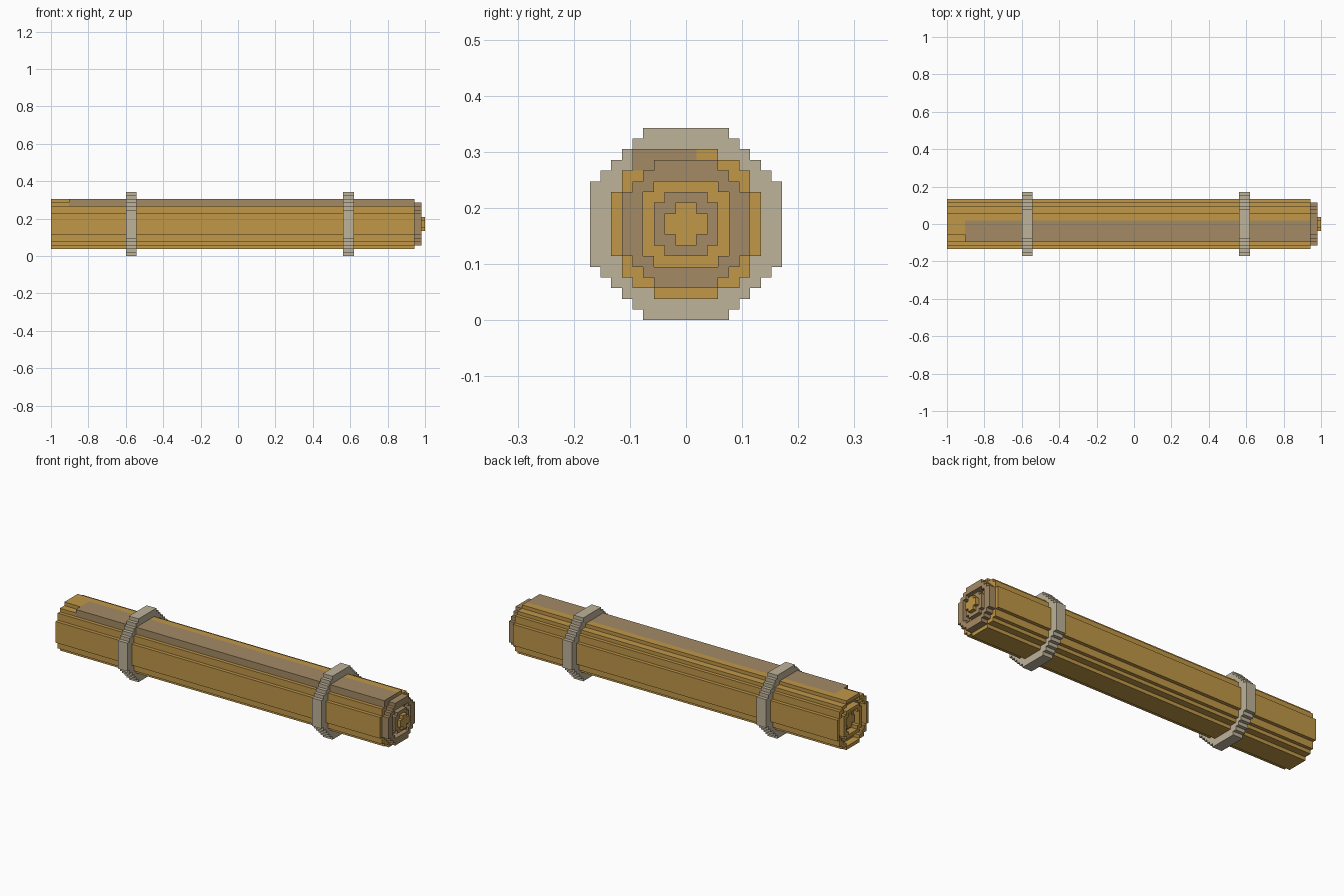
import bpy, bmesh, math

if "Cube" in bpy.data.objects:
    bpy.data.objects.remove(bpy.data.objects["Cube"])

U = 2 / 105          # size of one grid cell
CZ = 9               # roll axis height in cells


def material(name, rgb):
    m = bpy.data.materials.new(name)
    lin = [((c / 255 + 0.055) / 1.055) ** 2.4 for c in rgb]
    m.diffuse_color = (*lin, 1)
    m.use_nodes = True
    m.node_tree.nodes["Principled BSDF"].inputs["Base Color"].default_value = m.diffuse_color
    return m


GOLD = material("golden paper", (192, 151, 72))
BROWN = material("brown paper", (164, 138, 101))
CORD = material("pale cord", (190, 179, 154))
MATS = [GOLD, BROWN, CORD]

# Stepped round profiles: half width of each row, counted out from the axis
OUTER = [7, 7, 7, 6, 6, 5, 3]
BAND = [9, 9, 9, 9, 8, 7, 6, 5, 4]
# Sheets from the core outwards: profile, start x, end x, colour
SHEETS = [([2, 1], -51.5, 52.5, 0),
          ([3, 3, 2], -50.5, 51.5, 1),
          ([4, 4, 4, 3], -52.5, 49.5, 0),
          ([6, 6, 6, 5, 4, 3], -50.5, 51.5, 1),
          (OUTER, -52.5, 49.5, 0)]


def inside(profile, y, z):
    row = int(abs(z))
    return row < len(profile) and abs(y) < profile[row]


def is_flap(y, z):
    return (-5 < y < 1 and 6 < z < 7) or (-5 < y < -3 and 5 < z < 6)


def roll_cell(x, y, z):
    if x > -47.5 and x < 49.5 and is_flap(y, z):
        return 1
    for profile, a, b, colour in SHEETS:
        if inside(profile, y, z):
            return colour if a < x < b else None
    return None


def band_cell(x, y, z):
    if inside(BAND, y, z) and not inside(OUTER, y, z) and not is_flap(y, z):
        return 2
    return None


def build(name, cuts, cell):
    """Skin the outside of all filled cells between the x cuts."""
    bm = bmesh.new()
    mids = [-999] + [(a + b) / 2 for a, b in zip(cuts, cuts[1:])] + [999]
    slabs = range(1, len(cuts))
    span = [k + 0.5 for k in range(-9, 9)]

    def look(i, y, z):
        return None if abs(mids[i]) > 900 else cell(mids[i], y, z)

    for i in slabs:
        for y in span:
            for z in span:
                colour = look(i, y, z)
                if colour is None:
                    continue
                lo = (cuts[i - 1], y - .5, z - .5)
                hi = (cuts[i], y + .5, z + .5)
                for axis in range(3):
                    for s in (-1, 1):
                        n = [i, y, z]
                        n[axis] += s
                        if look(*n) is not None:
                            continue
                        b, c = (axis + 1) % 3, (axis + 2) % 3
                        pts = []
                        for p, q in ((0, 0), (1, 0), (1, 1), (0, 1))[::s]:
                            v = [0, 0, 0]
                            v[axis] = hi[axis] if s > 0 else lo[axis]
                            v[b] = hi[b] if p else lo[b]
                            v[c] = hi[c] if q else lo[c]
                            pts.append(bm.verts.new((v[0] * U, v[1] * U, (v[2] + CZ) * U)))
                        bm.faces.new(pts).material_index = colour
    bmesh.ops.remove_doubles(bm, verts=bm.verts, dist=1e-5)
    me = bpy.data.meshes.new(name)
    bm.to_mesh(me)
    bm.free()
    for m in MATS:
        me.materials.append(m)
    ob = bpy.data.objects.new(name, me)
    bpy.context.collection.objects.link(ob)


# Rolled sheets with the brown overlapping flap
build("paper_roll", [-52.5, -51.5, -50.5, -47.5, 49.5, 51.5, 52.5], roll_cell)
# Two cords tied around the roll
build("left_band", [-31.5, -28.5], band_cell)
build("right_band", [29.5, 32.5], band_cell)
